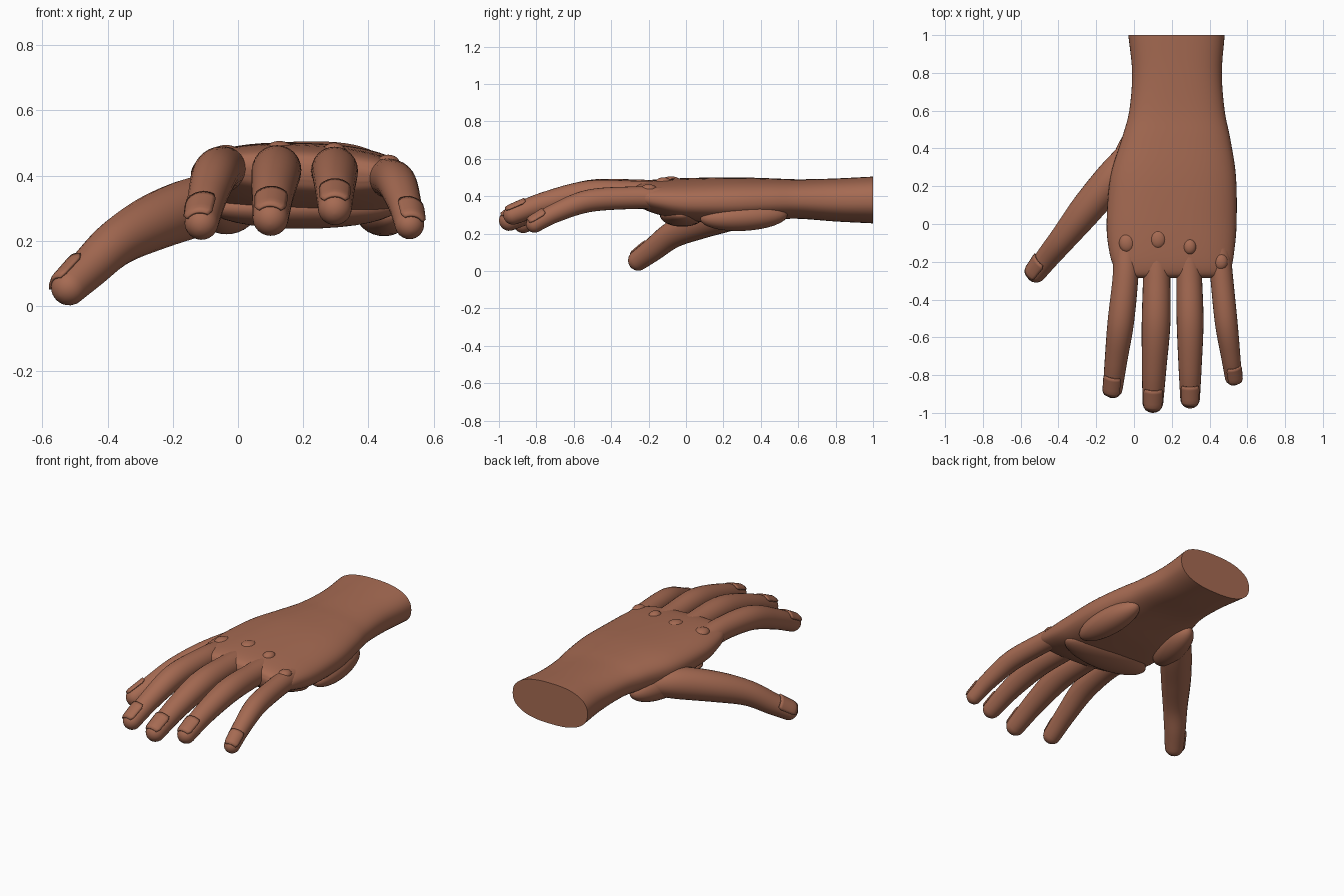
import bpy, bmesh
from math import sin, cos, pi, copysign, radians
from mathutils import Vector, Euler

cube = bpy.data.objects.get("Cube")
if cube:
    bpy.data.objects.remove(cube, do_unlink=True)

skin = bpy.data.materials.new("warm_brown_skin")
skin.use_nodes = True
tone = (0.38, 0.145, 0.085, 1)
skin.diffuse_color = tone
bsdf = skin.node_tree.nodes["Principled BSDF"]
bsdf.inputs["Base Color"].default_value = tone
bsdf.inputs["Roughness"].default_value = 0.6


def finish(name, bm, angle=50):
    bmesh.ops.recalc_face_normals(bm, faces=bm.faces)
    mesh = bpy.data.meshes.new(name)
    bm.to_mesh(mesh)
    bm.free()
    mesh.materials.append(skin)
    ob = bpy.data.objects.new(name, mesh)
    bpy.context.collection.objects.link(ob)
    bpy.ops.object.select_all(action='DESELECT')
    ob.select_set(True)
    bpy.context.view_layer.objects.active = ob
    bpy.ops.object.shade_smooth_by_angle(angle=radians(angle))
    return ob


def loft(name, rings, closed=True):
    bm = bmesh.new()
    loops = [[bm.verts.new(p) for p in ring] for ring in rings]
    n = len(loops[0])
    for a, b in zip(loops, loops[1:]):
        for i in range(n if closed else n - 1):
            j = (i + 1) % n
            bm.faces.new((a[i], a[j], b[j], b[i]))
    if closed:
        bm.faces.new(loops[0])
        bm.faces.new(loops[-1])
    return finish(name, bm)


def spline(points, steps=6):
    """Catmull-Rom interpolation through tuples of any size."""
    pts = [Vector(p) for p in points]
    pts = [2 * pts[0] - pts[1]] + pts + [2 * pts[-1] - pts[-2]]
    out = []
    for a, b, c, d in zip(pts, pts[1:], pts[2:], pts[3:]):
        for k in range(steps):
            t = k / steps
            out.append(0.5 * (2 * b + (c - a) * t + (2 * a - 5 * b + 4 * c - d) * t * t
                              + (3 * b - a - 3 * c + d) * t ** 3))
    return out + [pts[-2]]


def frame(tangent, up):
    side = tangent.cross(up).normalized()
    return side, side.cross(tangent).normalized()


def digit(name, points, nail_up=(0, 0, 1), sides=24):
    """Tapered tube with a round tip and a thin nail plate."""
    path = spline(points)
    centres = [p.xyz for p in path]
    up = Vector(nail_up)
    rings = []
    for i, p in enumerate(path):
        t = (centres[min(i + 1, len(path) - 1)] - centres[max(i - 1, 0)]).normalized()
        s, u = frame(t, up)
        rings.append([centres[i] + p.w * (s * cos(2 * pi * k / sides) + u * sin(2 * pi * k / sides))
                      for k in range(sides)])
    tip, r = centres[-1], path[-1].w
    for q in range(1, 7):
        a = q / 6.3 * pi / 2
        rings.append([tip + t * r * sin(a) + (v - tip) * cos(a) for v in rings[len(path) - 1]])
    loft(name, rings)

    # nail follows the finger surface, then curls over the tip
    back = (path[-4].w - r) / (centres[-4] - tip).length
    nail = []
    for q in range(7):
        d = r * (-1.7 + 2.2 * q / 6)
        rad = r - d * back if d < 0 else (r * r - d * d) ** 0.5
        spread = 0.9 if 0 < q < 6 else 0.75
        nail.append([tip + t * d + (rad + 0.004) * (s * sin(a) + u * cos(a))
                     for a in [spread * (k / 4 - 1) for k in range(9)]])
    plate = loft(name + "_nail", nail, closed=False)
    mod = plate.modifiers.new("thickness", 'SOLIDIFY')
    mod.thickness = 0.008
    mod.offset = 0


def pad(name, loc, size, rot=(0, 0, 0)):
    bm = bmesh.new()
    bmesh.ops.create_uvsphere(bm, u_segments=32, v_segments=16, radius=1)
    bmesh.ops.scale(bm, vec=size, verts=bm.verts)
    turn = Euler([radians(a) for a in rot]).to_matrix()
    for v in bm.verts:
        v.co = turn @ v.co + Vector(loc)
    finish(name, bm)


# Forearm, wrist and palm: y, left edge, right edge, bottom, top
sections = [
    (1.0, -0.03, 0.48, 0.255, 0.505), (0.8, -0.01, 0.465, 0.265, 0.495),
    (0.6, -0.025, 0.48, 0.28, 0.49), (0.45, -0.065, 0.51, 0.275, 0.495),
    (0.25, -0.125, 0.54, 0.262, 0.5), (0.0, -0.145, 0.543, 0.27, 0.495),
    (-0.15, -0.13, 0.53, 0.305, 0.488), (-0.23, -0.105, 0.515, 0.335, 0.478),
    (-0.27, -0.08, 0.49, 0.36, 0.462), (-0.285, -0.03, 0.45, 0.39, 0.435)]
rings = []
for y, x0, x1, z0, z1 in spline(sections, 5):
    ring = []
    for k in range(56):
        a = 2 * pi * k / 56
        c, s = cos(a), sin(a)
        px = copysign(abs(c) ** 0.8, c)
        pz = copysign(abs(s) ** 0.85, s)
        ring.append(((x0 + x1) / 2 + px * (x1 - x0) / 2, y,
                     (z0 + z1) / 2 + pz * (z1 - z0) / 2 - 0.015 * px * min(1, max(0, 1 - y))))
    rings.append(ring)
loft("palm_and_wrist", rings)

# Fingers: x, y, z, radius from knuckle to tip
digit("index_finger", [(-0.04, -0.1, 0.405, 0.07), (-0.045, -0.28, 0.422, 0.068),
                       (-0.07, -0.52, 0.405, 0.07), (-0.095, -0.72, 0.33, 0.06),
                       (-0.112, -0.87, 0.255, 0.052)], (-0.2, 0, 1))
digit("middle_finger", [(0.12, -0.1, 0.41, 0.07), (0.12, -0.28, 0.418, 0.072),
                        (0.117, -0.52, 0.41, 0.076), (0.107, -0.76, 0.345, 0.065),
                        (0.1, -0.945, 0.27, 0.055)])
digit("ring_finger", [(0.285, -0.1, 0.41, 0.068), (0.292, -0.28, 0.415, 0.068),
                      (0.297, -0.52, 0.413, 0.071), (0.297, -0.76, 0.36, 0.061),
                      (0.297, -0.925, 0.3, 0.052)])
digit("little_finger", [(0.45, -0.12, 0.39, 0.06), (0.464, -0.28, 0.392, 0.06),
                        (0.488, -0.52, 0.375, 0.06), (0.512, -0.7, 0.31, 0.051),
                        (0.526, -0.81, 0.25, 0.045)], (0.25, 0, 1))
digit("thumb", [(-0.01, 0.4, 0.33, 0.06), (-0.11, 0.25, 0.31, 0.09),
                (-0.25, 0.08, 0.26, 0.087), (-0.37, -0.07, 0.195, 0.072),
                (-0.46, -0.18, 0.112, 0.062), (-0.518, -0.255, 0.057, 0.055)], (-0.6, 0.2, 0.8))

# Fleshy pads under the palm
pad("thumb_pad", (-0.035, 0.31, 0.305), (0.085, 0.21, 0.085), (0, 0, -14))
pad("heel_pad", (0.445, 0.31, 0.29), (0.085, 0.235, 0.075), (3, 0, 5))
pad("finger_base_pad", (0.2, -0.02, 0.3), (0.29, 0.12, 0.063))

# Knuckles on the back of the hand
for name, x, y, z, r in [("index", -0.037, -0.1, 0.468, 0.042), ("middle", 0.127, -0.08, 0.48, 0.042),
                         ("ring", 0.295, -0.12, 0.475, 0.034), ("little", 0.46, -0.2, 0.438, 0.036)]:
    pad(name + "_knuckle", (x, y, z), (r, r * 1.2, 0.026))
